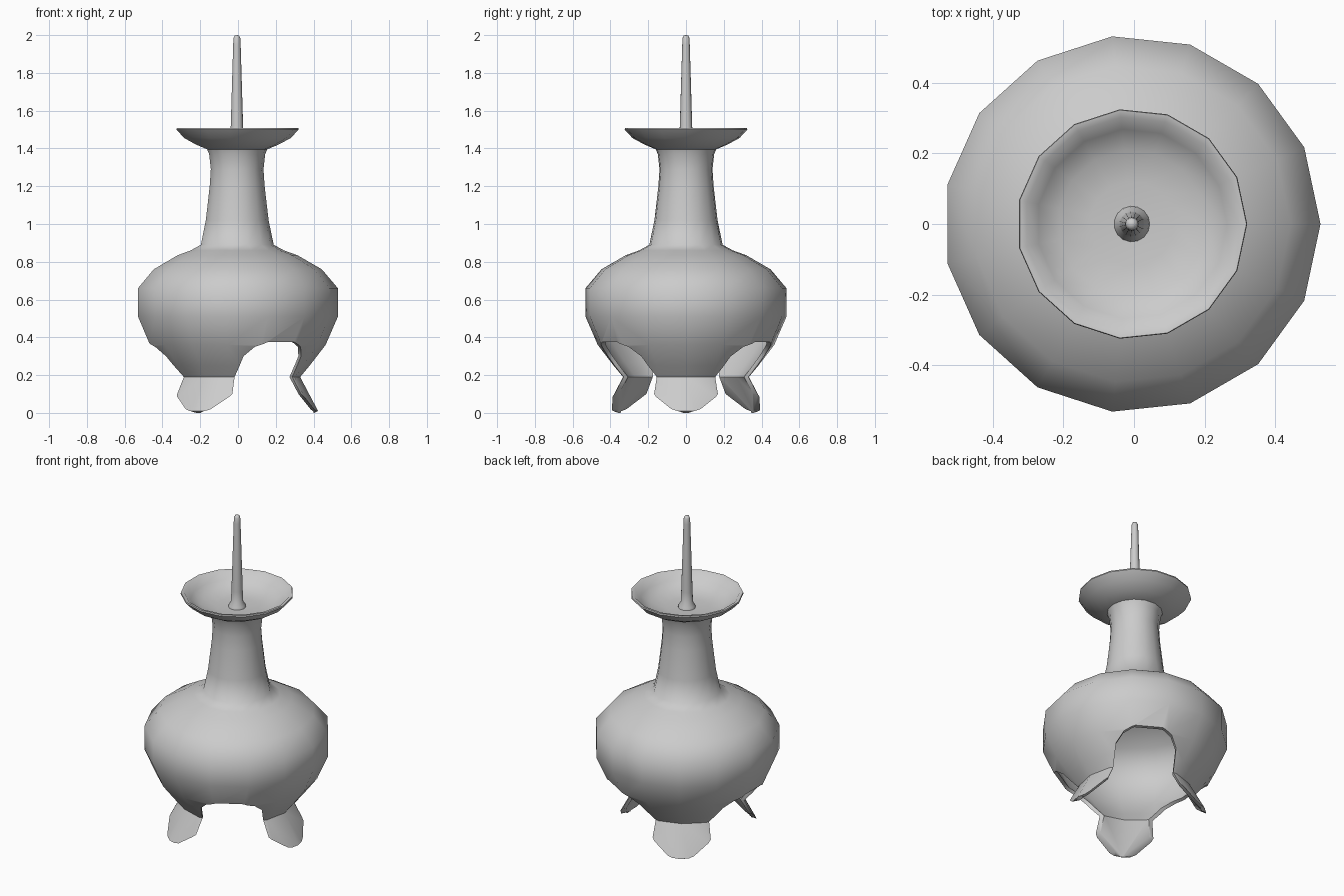
import bpy, bmesh
from math import cos, sin, pi, radians

if "Cube" in bpy.data.objects:
    bpy.data.objects.remove(bpy.data.objects["Cube"])

CX = -0.006   # centres the odd-sided lathe on its bounds
SIDES = 15


def make_object(name, bm):
    bmesh.ops.remove_doubles(bm, verts=bm.verts, dist=1e-5)
    bmesh.ops.recalc_face_normals(bm, faces=bm.faces)
    mesh = bpy.data.meshes.new(name)
    bm.to_mesh(mesh)
    bm.free()
    obj = bpy.data.objects.new(name, mesh)
    obj.location.x = CX
    bpy.context.collection.objects.link(obj)
    return obj


def select(obj):
    bpy.ops.object.select_all(action='DESELECT')
    obj.select_set(True)
    bpy.context.view_layer.objects.active = obj


def smooth(obj, angle=50):
    select(obj)
    bpy.ops.object.shade_smooth_by_angle(angle=radians(angle))


def lathe(name, profile, closed=False):
    bm = bmesh.new()
    rings = []
    for r, z in profile:
        if r == 0:
            rings.append([bm.verts.new((0, 0, z))] * SIDES)
        else:
            rings.append([bm.verts.new((r * cos(2 * pi * i / SIDES),
                                        r * sin(2 * pi * i / SIDES), z))
                          for i in range(SIDES)])
    pairs = list(zip(rings, rings[1:]))
    if closed:
        pairs.append((rings[-1], rings[0]))
    for a, b in pairs:
        for i in range(SIDES):
            j = (i + 1) % SIDES
            quad = list(dict.fromkeys((a[i], a[j], b[j], b[i])))
            if len(quad) > 2:
                bm.faces.new(quad)
    return make_object(name, bm)


# Hollow body: outer wall from flared feet to neck top, then inner wall back down
outer = [(.43, .01), (.335, .19), (.385, .25), (.47, .36), (.535, .51),
         (.535, .66), (.45, .76), (.32, .835), (.25, .86), (.195, .89),
         (.168, 1.02), (.147, 1.2), (.141, 1.29), (.15, 1.37), (.165, 1.405)]
inner = [(.14, 1.405), (.12, 1.29), (.125, 1.2), (.147, 1.02), (.172, .88),
         (.24, .842), (.31, .817), (.44, .742), (.513, .65), (.513, .515),
         (.45, .37), (.37, .265), (.309, .19), (.41, 0)]
body = lathe("body", outer + inner, closed=True)

# Arched openings that leave three feet
half = [(.35, -.05), (.345, .008), (.315, .02), (.21, .1), (.176, .19),
        (.176, .3), (.14, .35), (.08, .375)]
outline = half + [(-t, z) for t, z in reversed(half)]
for deg in (60, 180, 300):
    c, s = cos(radians(deg)), sin(radians(deg))
    bm = bmesh.new()
    near, far = [[bm.verts.new((d * c - t * s, d * s + t * c, z))
                  for t, z in outline] for d in (.06, .8)]
    bm.faces.new(near)
    bm.faces.new(far)
    for i in range(len(outline)):
        j = (i + 1) % len(outline)
        bm.faces.new((near[i], near[j], far[j], far[i]))
    cutter = make_object("arch_cutter", bm)
    cutter.hide_render = True
    mod = body.modifiers.new("arch", 'BOOLEAN')
    mod.operation = 'DIFFERENCE'
    mod.solver = 'EXACT'
    mod.object = cutter
    select(body)
    bpy.ops.object.modifier_apply(modifier=mod.name)
    bpy.data.objects.remove(cutter, do_unlink=True)
smooth(body)

# Drip dish
dish = lathe("drip_dish", [(0, 1.395), (.16, 1.395), (.22, 1.42), (.285, 1.455),
                           (.327, 1.5), (.325, 1.508), (.305, 1.505), (.27, 1.465),
                           (.21, 1.43), (.12, 1.418), (0, 1.415)])
smooth(dish)

# Candle spike with flared base
spike = lathe("spike", [(0, 1.41), (.052, 1.41), (.048, 1.43), (.036, 1.45),
                        (.033, 1.52), (.02, 1.95), (.018, 1.985), (.012, 1.997), (0, 2.0)])
smooth(spike)
